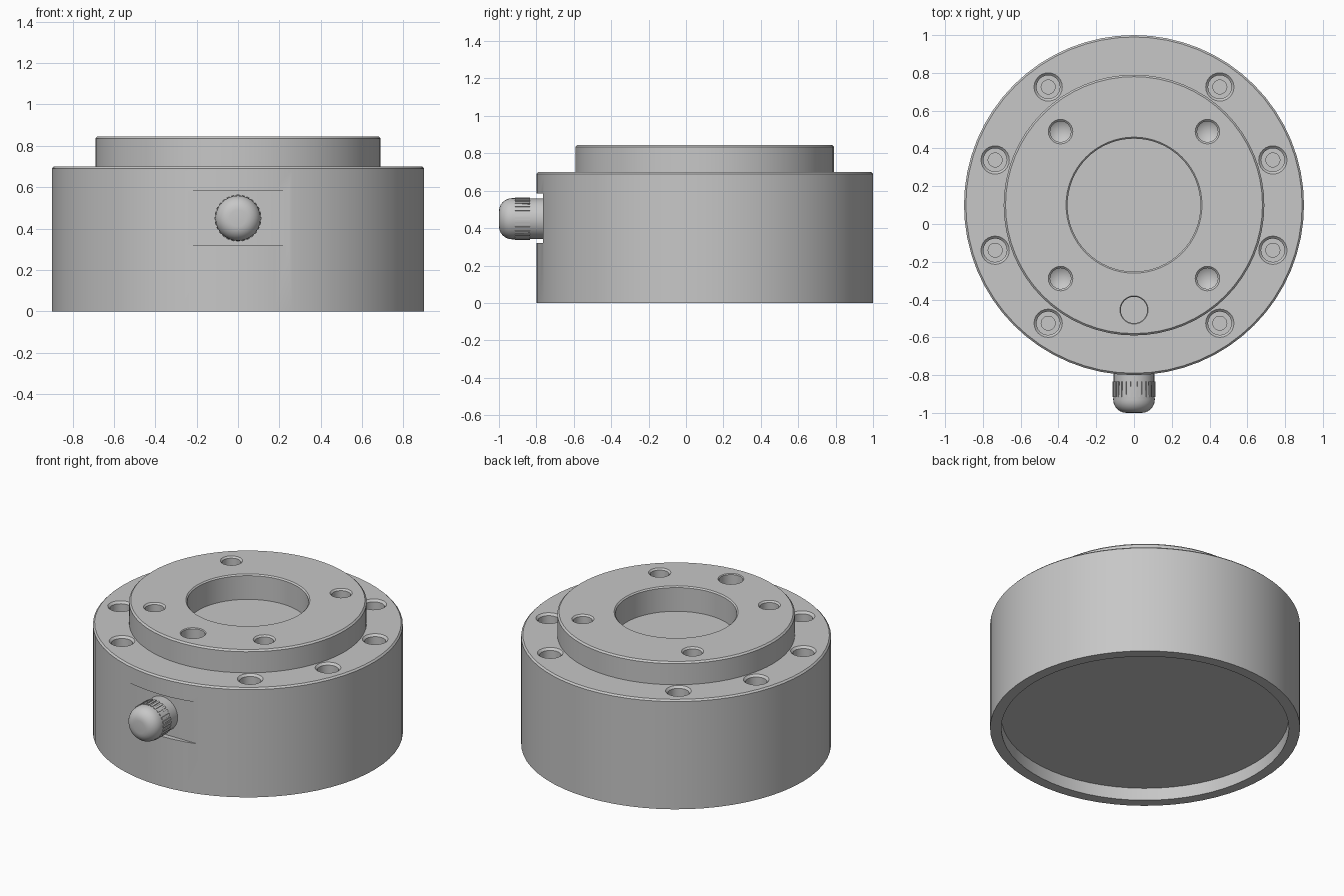
import bpy, bmesh, math
from mathutils import Matrix, Vector

if "Cube" in bpy.data.objects:
    bpy.data.objects.remove(bpy.data.objects["Cube"], do_unlink=True)

steel = bpy.data.materials.new("grey_steel")
steel.use_nodes = True
GREY = (0.57, 0.57, 0.57, 1)
steel.diffuse_color = GREY
steel.node_tree.nodes["Principled BSDF"].inputs["Base Color"].default_value = GREY

AXIS_Y = 0.1   # centre of the round body


def lathe(bm, profile, segs, matrix):
    """Closed solid of revolution; profile runs (radius, z) from axis to axis."""
    rings = []
    for r, z in profile:
        n = 1 if r == 0 else segs
        rings.append([bm.verts.new(matrix @ Vector((r * math.cos(i * math.tau / segs),
                                                    r * math.sin(i * math.tau / segs), z)))
                      for i in range(n)])
    for a, b in zip(rings, rings[1:]):
        for i in range(segs):
            j = (i + 1) % segs
            quad = [a[i % len(a)], a[j % len(a)], b[j % len(b)], b[i % len(b)]]
            bm.faces.new(list(dict.fromkeys(quad)))


def finish(bm, name):
    bmesh.ops.recalc_face_normals(bm, faces=bm.faces)
    mesh = bpy.data.meshes.new(name)
    bm.to_mesh(mesh)
    bm.free()
    mesh.materials.append(steel)
    obj = bpy.data.objects.new(name, mesh)
    bpy.context.collection.objects.link(obj)
    return obj


def activate(obj):
    bpy.ops.object.select_all(action='DESELECT')
    obj.select_set(True)
    bpy.context.view_layer.objects.active = obj


def smooth(obj):
    activate(obj)
    bpy.ops.object.shade_smooth_by_angle(angle=math.radians(30))


# Stepped round body with centre bore and recessed underside
bm = bmesh.new()
lathe(bm, [(0, 0.08), (0.835, 0.08), (0.835, 0), (0.9, 0), (0.9, 0.69), (0.89, 0.7),
           (0.69, 0.7), (0.69, 0.835), (0.68, 0.845), (0.36, 0.845), (0.352, 0.837),
           (0.352, 0.685), (0, 0.685)], 64, Matrix.Translation((0, AXIS_Y, 0)))
body = finish(bm, "housing")

# Hole cutters
cut = bmesh.new()


def hole(radius, degrees, top, profile):
    a = math.radians(degrees)
    place = Matrix.Translation((radius * math.cos(a), AXIS_Y + radius * math.sin(a), top))
    lathe(cut, profile, 24, place)


# Counterbored bolt holes in the flange
BOLT = [(0, 0.05), (0.075, 0.05), (0.075, 0), (0.062, -0.013), (0.062, -0.13),
        (0.037, -0.13), (0.037, -0.55), (0, -0.55)]
for base in (0, 180):
    for angle in (-54, -18, 18, 54):
        hole(0.773, base + angle, 0.7, BOLT)

# Drilled holes with conical bottoms, and one flat-bottomed dowel hole
DRILL = [(0, 0.05), (0.065, 0.05), (0.065, 0), (0.055, -0.01), (0.055, -0.2), (0, -0.235)]
for angle in (45, 135, 225, 315):
    hole(0.55, angle, 0.845, DRILL)
hole(0.555, 270, 0.845, [(0, 0.05), (0.075, 0.05), (0.075, 0), (0.07, -0.005),
                         (0.07, -0.15), (0, -0.15)])

# Flat milled on the front for the cable outlet
bmesh.ops.create_cube(cut, size=1, matrix=Matrix.Translation((0, -0.865, 0.4525))
                      @ Matrix.Diagonal((0.8, 0.2, 0.265, 1)))
cutter = finish(cut, "hole_cutter")
cutter.hide_render = True

mod = body.modifiers.new("holes", 'BOOLEAN')
mod.operation = 'DIFFERENCE'
mod.solver = 'EXACT'
mod.object = cutter
activate(body)
bpy.ops.object.modifier_apply(modifier=mod.name)
bpy.data.objects.remove(cutter, do_unlink=True)
smooth(body)

# Cable gland with a domed nose, pointing forward
forward = Matrix.Translation((0, -0.76, 0.45)) @ Matrix.Rotation(math.pi / 2, 4, 'X')
nose = [(0.04 + 0.07 * math.cos(t), 0.17 + 0.07 * math.sin(t))
        for t in (math.radians(15 * k) for k in range(7))]
bm = bmesh.new()
lathe(bm, [(0, -0.02), (0.108, -0.02), (0.108, 0.075)] + nose + [(0, 0.24)], 32, forward)
smooth(finish(bm, "cable_gland"))

# Ribbed grip around the gland
bm = bmesh.new()
RIBS = 28
for i in range(RIBS):
    turn = Matrix.Rotation(i * math.tau / RIBS, 4, 'Z')
    bmesh.ops.create_cube(bm, size=1, matrix=forward @ turn
                          @ Matrix.Translation((0.108, 0, 0.115))
                          @ Matrix.Diagonal((0.011, 0.014, 0.08, 1)))
finish(bm, "gland_grip")
